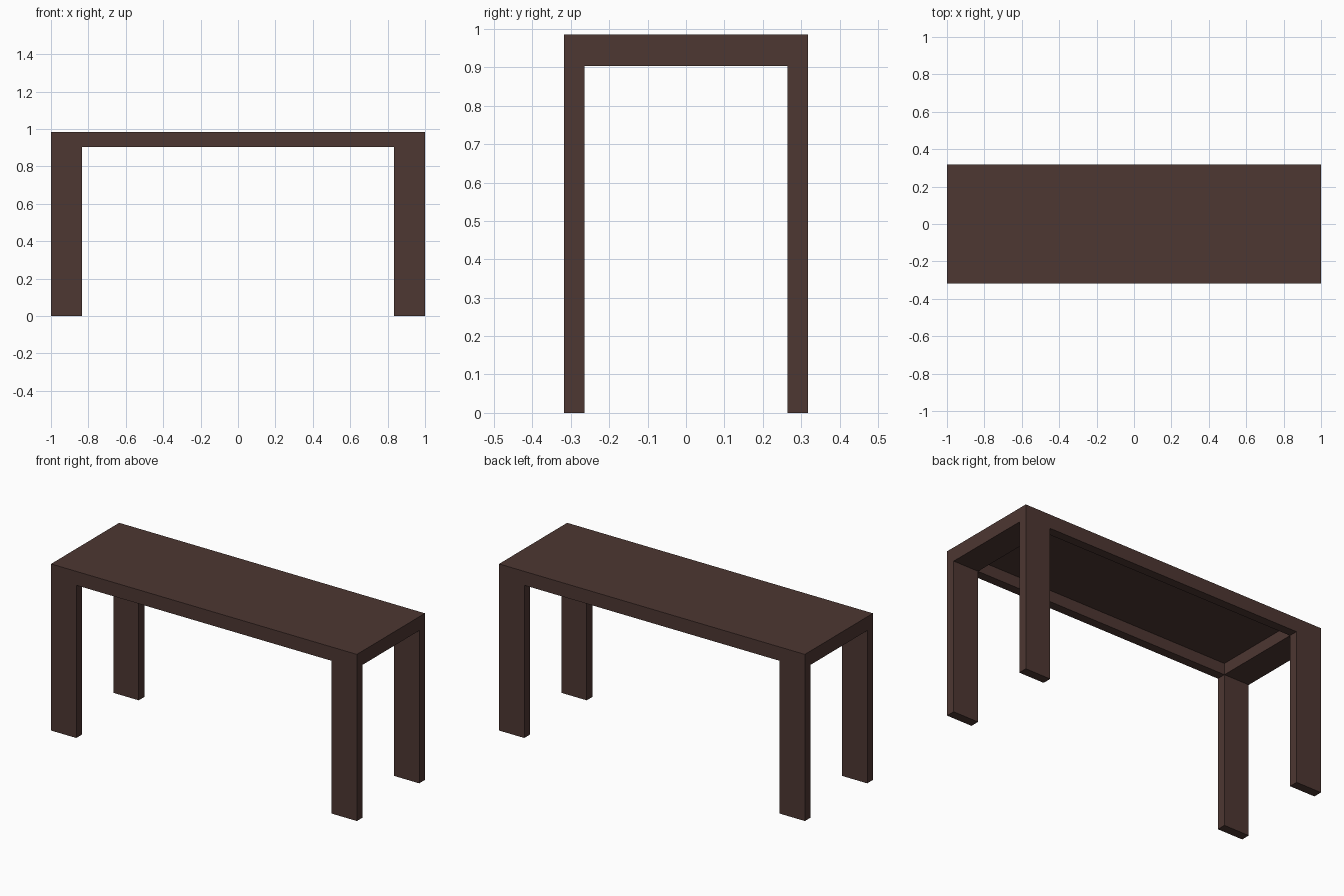
import bpy
import bmesh
from mathutils import Vector

if "Cube" in bpy.data.objects:
    bpy.data.objects.remove(bpy.data.objects["Cube"])

LENGTH, DEPTH, HEIGHT = 2.0, 0.636, 0.985
LEG_X, LEG_Y = 0.165, 0.053        # leg section, also the frame widths
APRON_Z, PANEL_Z = 0.903, 0.97     # frame underside, recessed panel underside

bm = bmesh.new()

# Top slab
bmesh.ops.create_cube(bm, size=1)
for v in bm.verts:
    v.co = Vector((v.co.x * LENGTH, v.co.y * DEPTH,
                   HEIGHT if v.co.z > 0 else APRON_Z))

# Cut lines along the inner sides of the legs
inner_x, inner_y = LENGTH / 2 - LEG_X, DEPTH / 2 - LEG_Y
for axis, dist in ((Vector((1, 0, 0)), inner_x), (Vector((0, 1, 0)), inner_y)):
    for side in (-1, 1):
        bmesh.ops.bisect_plane(bm, geom=bm.verts[:] + bm.edges[:] + bm.faces[:],
                               plane_co=axis * dist * side, plane_no=axis)
bm.normal_update()
under = [f for f in bm.faces if f.normal.z < -0.9]


def pull(faces, z):
    """Extrude underside faces straight to height z."""
    for f in bmesh.ops.extrude_discrete_faces(bm, faces=faces)["faces"]:
        for v in f.verts:
            v.co.z = z


def is_corner(f):
    c = f.calc_center_median()
    return abs(c.x) > inner_x and abs(c.y) > inner_y


def is_middle(f):
    c = f.calc_center_median()
    return abs(c.x) < inner_x and abs(c.y) < inner_y


# Four legs down, hollow under the panel up
corners = [f for f in under if is_corner(f)]
middle = [f for f in under if is_middle(f)]
pull(corners, 0.0)
pull(middle, PANEL_Z)
bmesh.ops.recalc_face_normals(bm, faces=bm.faces[:])

mesh = bpy.data.meshes.new("table")
bm.to_mesh(mesh)
bm.free()
table = bpy.data.objects.new("table", mesh)
bpy.context.collection.objects.link(table)

# Dark brown wood
wood = bpy.data.materials.new("dark_wood")
wood.diffuse_color = (0.075, 0.038, 0.032, 1)
wood.use_nodes = True
wood.node_tree.nodes["Principled BSDF"].inputs["Base Color"].default_value = wood.diffuse_color
mesh.materials.append(wood)
